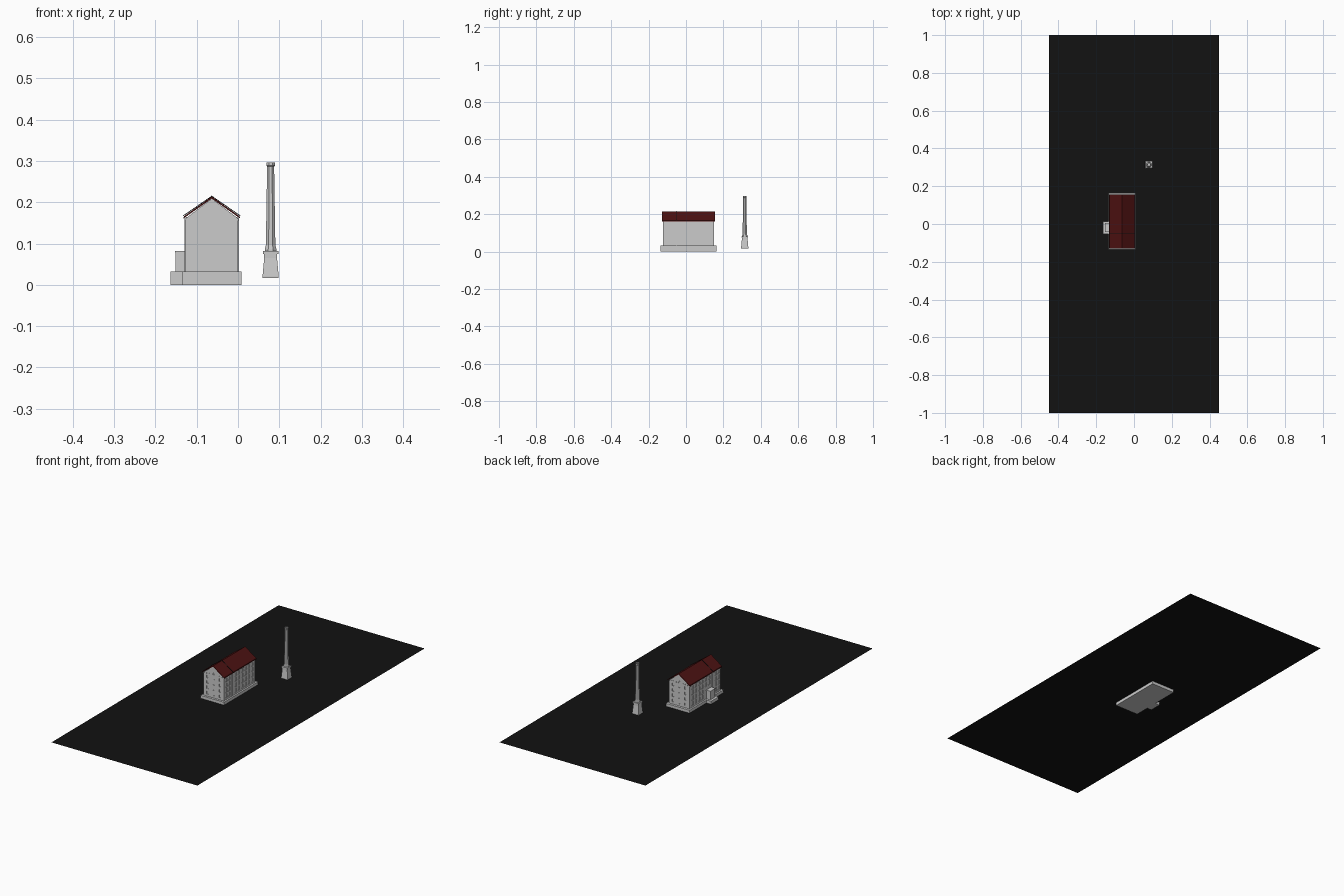
import bpy, bmesh, math

if "Cube" in bpy.data.objects:
    bpy.data.objects.remove(bpy.data.objects["Cube"])


def material(name, rgb):
    m = bpy.data.materials.new(name)
    m.diffuse_color = (*rgb, 1)
    m.use_nodes = True
    m.node_tree.nodes["Principled BSDF"].inputs["Base Color"].default_value = m.diffuse_color
    return m


RED = material("dark_red", (0.075, 0.006, 0.006))
BLACK = material("black", (0.006, 0.006, 0.006))


def finish(name, bm, mat=None):
    bmesh.ops.recalc_face_normals(bm, faces=bm.faces)
    me = bpy.data.meshes.new(name)
    bm.to_mesh(me)
    bm.free()
    ob = bpy.data.objects.new(name, me)
    bpy.context.collection.objects.link(ob)
    if mat:
        me.materials.append(mat)
    return ob


def add_box(bm, x0, x1, y0, y1, z0, z1):
    vs = bmesh.ops.create_cube(bm, size=1)["verts"]
    for v in vs:
        v.co = ((x0 + x1) / 2 + v.co.x * (x1 - x0),
                (y0 + y1) / 2 + v.co.y * (y1 - y0),
                (z0 + z1) / 2 + v.co.z * (z1 - z0))


def boxes(name, items, mat=None):
    bm = bmesh.new()
    for b in items:
        add_box(bm, *b)
    return finish(name, bm, mat)


def prism(name, pts, y0, y1, mat=None):
    # x-z outline pushed along y
    bm = bmesh.new()
    f = bm.faces.new([bm.verts.new((x, y0, z)) for x, z in pts])
    ext = bmesh.ops.extrude_face_region(bm, geom=[f])["geom"]
    bmesh.ops.translate(bm, vec=(0, y1 - y0, 0),
                        verts=[g for g in ext if isinstance(g, bmesh.types.BMVert)])
    return finish(name, bm, mat)


def stack(name, cx, cy, rings, sides):
    # lofted rings of (half width, z)
    bm = bmesh.new()
    loops = []
    for h, z in rings:
        r = h / math.cos(math.pi / sides)
        loops.append([bm.verts.new((cx + r * math.cos((i + .5) * 2 * math.pi / sides),
                                    cy + r * math.sin((i + .5) * 2 * math.pi / sides), z))
                      for i in range(sides)])
    for a, b in zip(loops, loops[1:]):
        for i in range(sides):
            j = (i + 1) % sides
            bm.faces.new((a[i], a[j], b[j], b[i]))
    bm.faces.new(loops[0])
    bm.faces.new(loops[-1])
    return finish(name, bm)


# Ground sheet
GZ = 0.017
bm = bmesh.new()
bm.faces.new([bm.verts.new(p) for p in
              ((-.45, -1, GZ), (.45, -1, GZ), (.45, 1, GZ), (-.45, 1, GZ))])
finish("ground_sheet", bm, BLACK)

# Stepped foundation
X0, X1, Y0, Y1 = -0.127, 0.0, -0.124, 0.151
XC = (X0 + X1) / 2
boxes("foundation", [(-.136, .009, -.136, .164, 0, .033)])
boxes("porch_foundation", [(-.164, -.136, -.053, .014, 0, .033)])

# Gabled hall
hall = prism("hall_walls", [(X0, .033), (X1, .033), (X1, .161), (XC, .209), (X0, .161)], Y0, Y1)

# Window recesses on all four walls
D = 0.003
cuts = []
PIPE_Y = -0.05
cols = [-.105, -.079, -.021, .008, .037, .066, .095, .124]
for y in cols:
    for z, h in ((.043, .022), (.073, .022), (.103, .022), (.133, .018)):
        for x in (X0, X1):
            if x == X0 and z < .08 and -.05 < y < .015:
                continue
            cuts.append((x - D, x + D, y - .007, y + .007, z, z + h))
for x in (XC - .038, XC, XC + .038):
    for z in (.045, .075, .105, .135):
        for y in (Y0, Y1):
            cuts.append((x - .005, x + .005, y - D, y + D, z, z + .015))
for y in (Y0, Y1):
    cuts.append((XC - .005, XC + .005, y - D, y + D, .17, .185))
cutter = boxes("window_cutter", cuts)
cutter.hide_render = True
cutter.hide_viewport = True
mod = hall.modifiers.new("windows", 'BOOLEAN')
mod.operation = 'DIFFERENCE'
mod.solver = 'EXACT'
mod.object = cutter

# Cornice dentils below the eaves and across the gables
n = 16
dent = []
for i in range(n):
    x = X0 + (X1 - X0) * (i + .5) / n
    for y in (Y0, Y1):
        dent.append((x - .002, x + .002, y - .001, y + .001, .160, .164))
for i in range(34):
    y = Y0 + (Y1 - Y0) * (i + .5) / 34
    for x in (X0, X1):
        dent.append((x - .002, x + .002, y - .002, y + .002, .156, .160))
boxes("cornice_dentils", dent)

# Red roof sheet
prism("roof", [(-.132, .161), (XC, .209), (.005, .161), (.004, .166),
               (XC, .214), (-.131, .166)], -.129, .155, RED)

# Dark joint strap over the roof and down the walls
prism("roof_strap", [(-.133, .166), (XC, .214), (.006, .166), (.006, .168),
                     (XC, .216), (-.133, .168)], PIPE_Y - .0015, PIPE_Y + .0015, BLACK)
boxes("drain_pipes", [(x - .002, x + .002, PIPE_Y - .002, PIPE_Y + .002, .033, .164)
                      for x in (X0, X1)])

# Side porch
boxes("porch", [(-.151, X0 + .001, -.040, .002, .033, .078)])
boxes("porch_cap", [(-.153, X0 + .001, -.042, .004, .078, .082)])

# Free-standing chimney
CX, CY = 0.079, 0.314
stack("chimney_pedestal", CX, CY, [(.0195, GZ), (.0195, .021), (.0155, .065), (.0155, .075)], 4)
stack("chimney_ledge", CX, CY, [(.0185, .075), (.0185, .082)], 4)
stack("chimney_shaft", CX, CY,
      [(.014, .082), (.014, .086), (.0115, .097), (.0085, .287), (.0105, .289),
       (.0105, .297), (.006, .297), (.006, .25)], 8)
